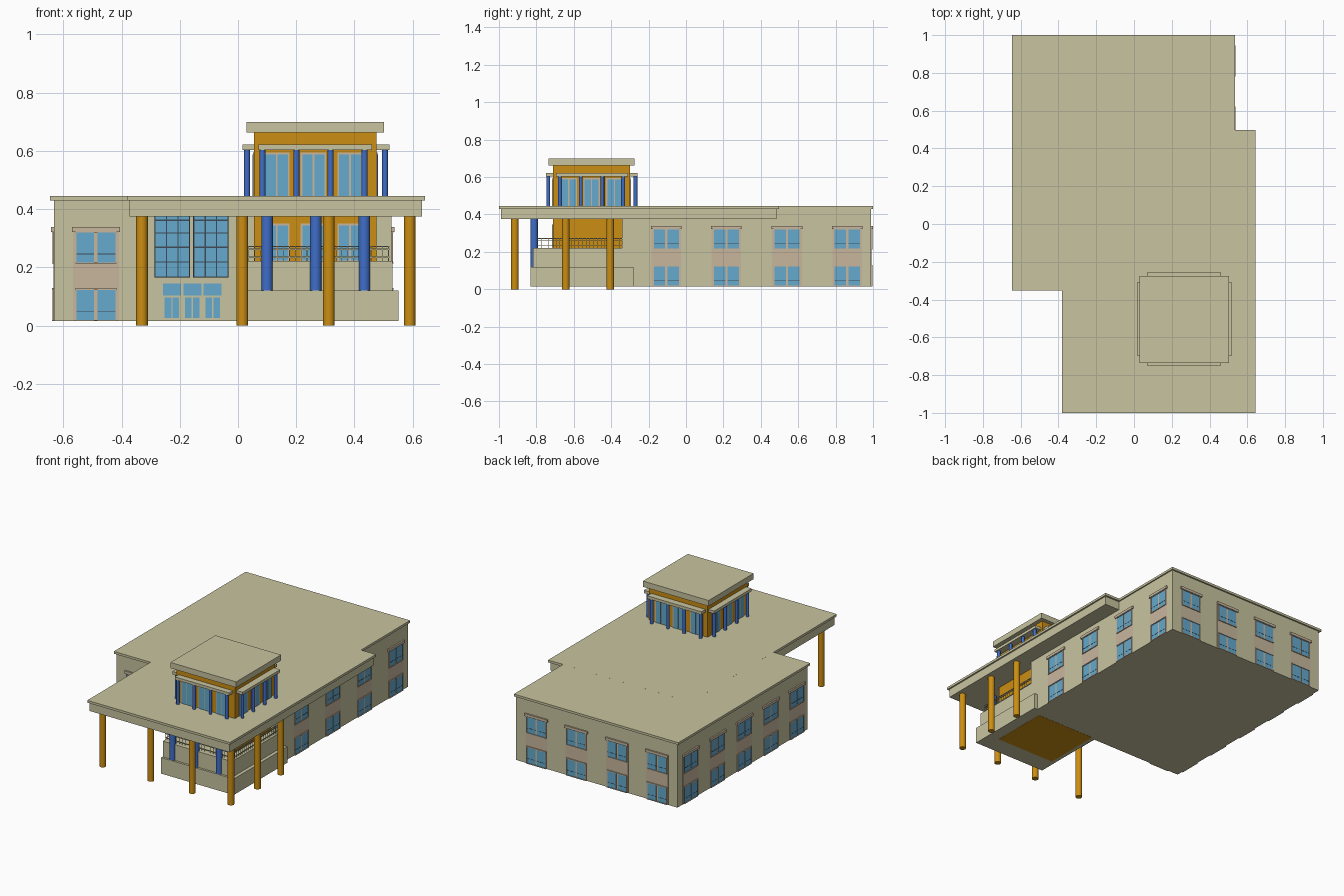
import bpy, bmesh, math
from mathutils import Vector, Matrix

if "Cube" in bpy.data.objects:
    bpy.data.objects.remove(bpy.data.objects["Cube"])

def mat(name, rgb):
    m = bpy.data.materials.new(name)
    m.diffuse_color = (*rgb, 1)
    m.use_nodes = True
    m.node_tree.nodes["Principled BSDF"].inputs["Base Color"].default_value = m.diffuse_color
    return m

BEIGE = mat("beige_render", (0.58, 0.55, 0.35))
ORANGE = mat("orange_paint", (0.60, 0.27, 0.006))
BLUE = mat("blue_paint", (0.05, 0.155, 0.58))
GLASS = mat("glass", (0.13, 0.40, 0.61))
PANEL = mat("pink_panel", (0.58, 0.47, 0.34))
DARK = mat("dark_metal", (0.05, 0.07, 0.09))

def finish(bm, name, material):
    me = bpy.data.meshes.new(name)
    bm.to_mesh(me)
    bm.free()
    ob = bpy.data.objects.new(name, me)
    bpy.context.collection.objects.link(ob)
    me.materials.append(material)
    return ob

def boxes(name, material, items):
    """items: (x0, x1, y0, y1, z0, z1)"""
    bm = bmesh.new()
    for x0, x1, y0, y1, z0, z1 in items:
        c = Vector(((x0 + x1) / 2, (y0 + y1) / 2, (z0 + z1) / 2))
        s = Matrix.Diagonal((abs(x1 - x0), abs(y1 - y0), abs(z1 - z0), 1))
        bmesh.ops.create_cube(bm, size=1, matrix=Matrix.Translation(c) @ s)
    return finish(bm, name, material)

def columns(name, material, spots, r, z0, z1):
    bm = bmesh.new()
    for x, y in spots:
        bmesh.ops.create_cone(bm, cap_ends=True, segments=24, radius1=r, radius2=r, depth=z1 - z0,
                              matrix=Matrix.Translation((x, y, (z0 + z1) / 2)))
    for f in bm.faces:
        f.smooth = len(f.verts) == 4
    for e in bm.edges:
        e.smooth = all(len(f.verts) == 4 for f in e.link_faces)
    return finish(bm, name, material)

def on_wall(side, plane, u0, u1, z0, z1, depth):
    """Box lying on a wall; side is front/back/left/right, depth is its projection."""
    sgn = -1 if side in ("front", "left") else 1
    a, b = plane - sgn * 0.003, plane + sgn * depth
    a, b = min(a, b), max(a, b)
    return (u0, u1, a, b, z0, z1) if side in ("front", "back") else (a, b, u0, u1, z0, z1)

# Main building and roofs
XL, XR, YF, YB = -0.632, 0.527, -0.342, 0.99
boxes("main_building", BEIGE, [(XL, XR, YF, YB, 0.016, 0.432)])
boxes("main_roof_lip", BEIGE, [(-0.645, 0.535, -0.352, 1.0, 0.43, 0.4449)])
boxes("canopy_slab", BEIGE, [(-0.372, 0.632, -0.99, 0.485, 0.375, 0.431)])
boxes("canopy_roof_lip", BEIGE, [(-0.382, 0.642, -1.0, 0.497, 0.43, 0.445)])

# Balcony base
boxes("balcony_lower_base", BEIGE, [(0.03, 0.552, -0.832, -0.282, 0.016, 0.12)])
boxes("balcony_upper_base", BEIGE, [(0.033, 0.53, -0.818, -0.342, 0.1, 0.222)])

# Balcony railing
rails, posts = [], []
for z in (0.233, 0.26, 0.27):
    rails += [(0.035, 0.52, -0.796, -0.792, z, z + 0.004), (0.516, 0.52, -0.796, -0.342, z, z + 0.004),
              (0.035, 0.039, -0.796, -0.342, z, z + 0.004)]
for i in range(25):
    x = 0.037 + i * 0.02
    posts.append((x - 0.001, x + 0.001, -0.795, -0.793, 0.22, 0.272))
for i in range(1, 23):
    y = -0.794 + i * 0.02
    for x in (0.037, 0.518):
        posts.append((x - 0.001, x + 0.001, y - 0.001, y + 0.001, 0.22, 0.272))
boxes("balcony_rails", BEIGE, rails)
boxes("balcony_balusters", BEIGE, posts)

# Columns
columns("canopy_columns", ORANGE,
        [(-0.33, -0.915), (0.015, -0.915), (0.312, -0.915), (0.59, -0.915), (0.59, -0.643), (0.59, -0.405)],
        0.02, 0, 0.38)
columns("balcony_columns", BLUE, [(x, -0.812) for x in (0.1, 0.267, 0.434)], 0.02, 0.12, 0.38)

# Tower: body, roof, awnings and slim columns
TX0, TX1, TY0, TY1 = 0.055, 0.475, -0.71, -0.30
boxes("tower_lower_body", ORANGE, [(TX0, TX1, TY0, -0.33, 0.015, 0.44)])
boxes("tower_body", ORANGE, [(TX0, TX1, TY0, TY1, 0.43, 0.67)])
boxes("tower_roof", BEIGE, [(0.03, 0.502, -0.735, -0.275, 0.663, 0.70)])
boxes("tower_awnings", BEIGE, [
    (0.07, 0.46, -0.748, TY0, 0.604, 0.622), (0.07, 0.46, TY1, -0.258, 0.604, 0.622),
    (0.015, TX0, -0.695, -0.31, 0.604, 0.622), (TX1, 0.52, -0.695, -0.31, 0.604, 0.622)])
front_x, side_y = (0.084, 0.201, 0.318, 0.435), (-0.675, -0.563, -0.447, -0.335)
columns("tower_columns", BLUE,
        [(x, y) for x in front_x for y in (-0.736, -0.27)] + [(x, y) for x in (0.031, 0.505) for y in side_y],
        0.01, 0.44, 0.606)

# Tower windows: upper on all sides, lower on the front only
frames, panes = [], []

def tower_window(side, plane, c, w, z0, z1):
    frames.append(on_wall(side, plane, c - w, c + w, z0, z1, 0.004))
    for s in (-1, 1):
        a, b = sorted((c + s * 0.003, c + s * (w - 0.006)))
        panes.append(on_wall(side, plane, a, b, z0 + 0.005, z1 - 0.006, 0.006))

for i in range(3):
    cx = 0.133 + i * 0.126
    cy = -0.627 + i * 0.122
    tower_window("front", TY0, cx, 0.044, 0.44, 0.594)
    tower_window("front", TY0, cx, 0.044, 0.218, 0.35)
    tower_window("back", TY1, cx, 0.044, 0.44, 0.594)
    tower_window("left", TX0, cy, 0.044, 0.44, 0.594)
    tower_window("right", TX1, cy, 0.044, 0.44, 0.594)
boxes("tower_window_frames", PANEL, frames)
boxes("tower_window_glass", GLASS, panes)

# Main windows: two storeys stacked in a tall panel with lintels and sills
panels, trims, glass, sashes = [], [], [], []

def window_bay(side, plane, c):
    panels.append(on_wall(side, plane, c - 0.079, c + 0.079, 0.016, 0.322, 0.001))
    trims.append(on_wall(side, plane, c - 0.082, c + 0.082, 0.322, 0.339, 0.01))
    for z0, z1 in ((0.016, 0.125), (0.213, 0.322)):
        trims.append(on_wall(side, plane, c - 0.071, c + 0.071, z0, z0 + 0.004, 0.007))
        trims.append(on_wall(side, plane, c - 0.071, c + 0.071, z1 - 0.002, z1 + 0.004, 0.007))
        for s in (-1, 1):
            a, b = sorted((c + s * 0.006, c + s * 0.067))
            glass.append(on_wall(side, plane, a, b, z0 + 0.004, z1 - 0.002, 0.003))
            sashes.append(on_wall(side, plane, a, b, z0 + 0.032, z0 + 0.034, 0.004))
            a, b = sorted((c + s * 0.067, c + s * 0.071))
            trims.append(on_wall(side, plane, a, b, z0, z1, 0.006))

window_bay("front", YF, -0.488)
for y in (-0.105, 0.216, 0.54, 0.862):
    window_bay("right", XR, y)
for y in (-0.23, 0.035, 0.308, 0.582, 0.857):
    window_bay("left", XL, y)
for x in (0.38, 0.093, -0.20, -0.487):
    window_bay("back", YB, x)
boxes("window_panels", PANEL, panels)
boxes("window_trims", PANEL, trims)
boxes("window_glass", GLASS, glass)
boxes("window_sashes", DARK, sashes)

# Entrance glazing: two large gridded windows, transoms and paired doors
big, bars = [], []
for x0 in (-0.285, -0.152):
    x1 = x0 + 0.118
    big.append(on_wall("front", YF, x0, x1, 0.167, 0.378, 0.003))
    for i in range(4):
        x = x0 + (x1 - x0) * i / 3
        bars.append(on_wall("front", YF, x - 0.002, x + 0.002, 0.165, 0.378, 0.007))
    for z in (0.167, 0.218, 0.269, 0.318, 0.362):
        bars.append(on_wall("front", YF, x0, x1, z - 0.002, z + 0.002, 0.006))
for c in (-0.227, -0.157, -0.087):
    big.append(on_wall("front", YF, c - 0.031, c + 0.031, 0.104, 0.145, 0.003))
    for s in (-1, 1):
        a, b = sorted((c + s * 0.002, c + s * 0.025))
        big.append(on_wall("front", YF, a, b, 0.026, 0.097, 0.003))
boxes("entrance_glass", GLASS, big)
boxes("entrance_mullions", DARK, bars)
